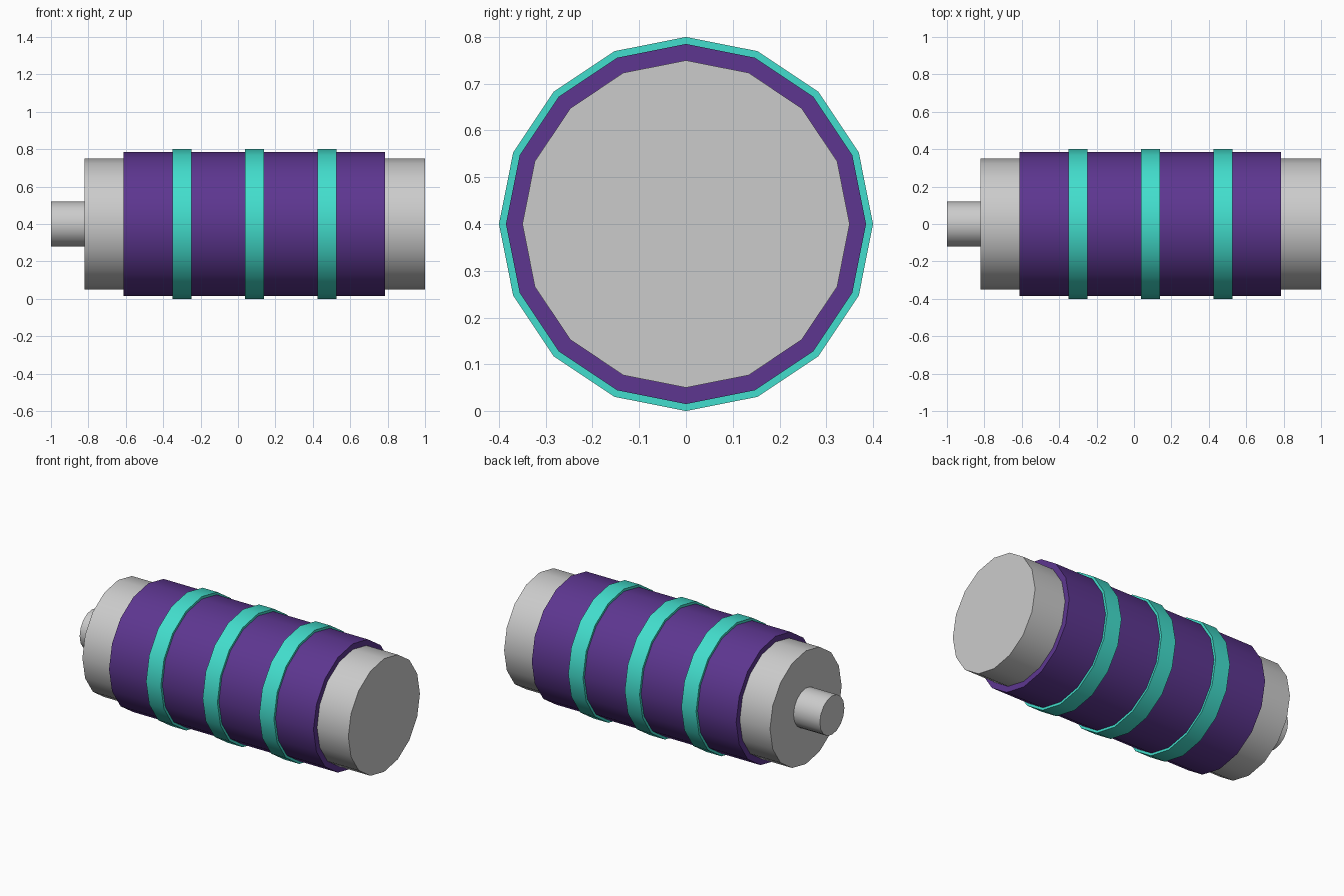
import bpy
from math import pi, radians

if "Cube" in bpy.data.objects:
    bpy.data.objects.remove(bpy.data.objects["Cube"])

AXIS_Z = 0.4
SIDES = 16


def material(name, color):
    mat = bpy.data.materials.new(name)
    mat.diffuse_color = (*color, 1.0)
    mat.use_nodes = True
    mat.node_tree.nodes["Principled BSDF"].inputs["Base Color"].default_value = mat.diffuse_color
    return mat


def drum(name, x0, x1, radius, mat=None):
    """Closed cylinder lying along x, with a vertex line at the very top."""
    bpy.ops.mesh.primitive_cylinder_add(
        vertices=SIDES, radius=radius, depth=x1 - x0,
        location=((x0 + x1) / 2, 0, AXIS_Z), rotation=(0, pi / 2, 0))
    obj = bpy.context.object
    obj.name = name
    if mat:
        obj.data.materials.append(mat)
    bpy.ops.object.shade_smooth_by_angle(angle=radians(30))
    return obj


purple = material("purple", (0.11, 0.037, 0.28))
teal = material("teal", (0.055, 0.73, 0.61))

# Grey core and end shaft
drum("core", -0.82, 1.0, 0.35)
drum("shaft", -1.0, -0.81, 0.12)

# Purple sleeve around the core
drum("sleeve", -0.613, 0.786, 0.385, purple)

# Three evenly spaced teal bands
for i in range(3):
    start = -0.349 + i * 0.387
    drum(f"band_{i + 1}", start, start + 0.101, 0.4, teal)
